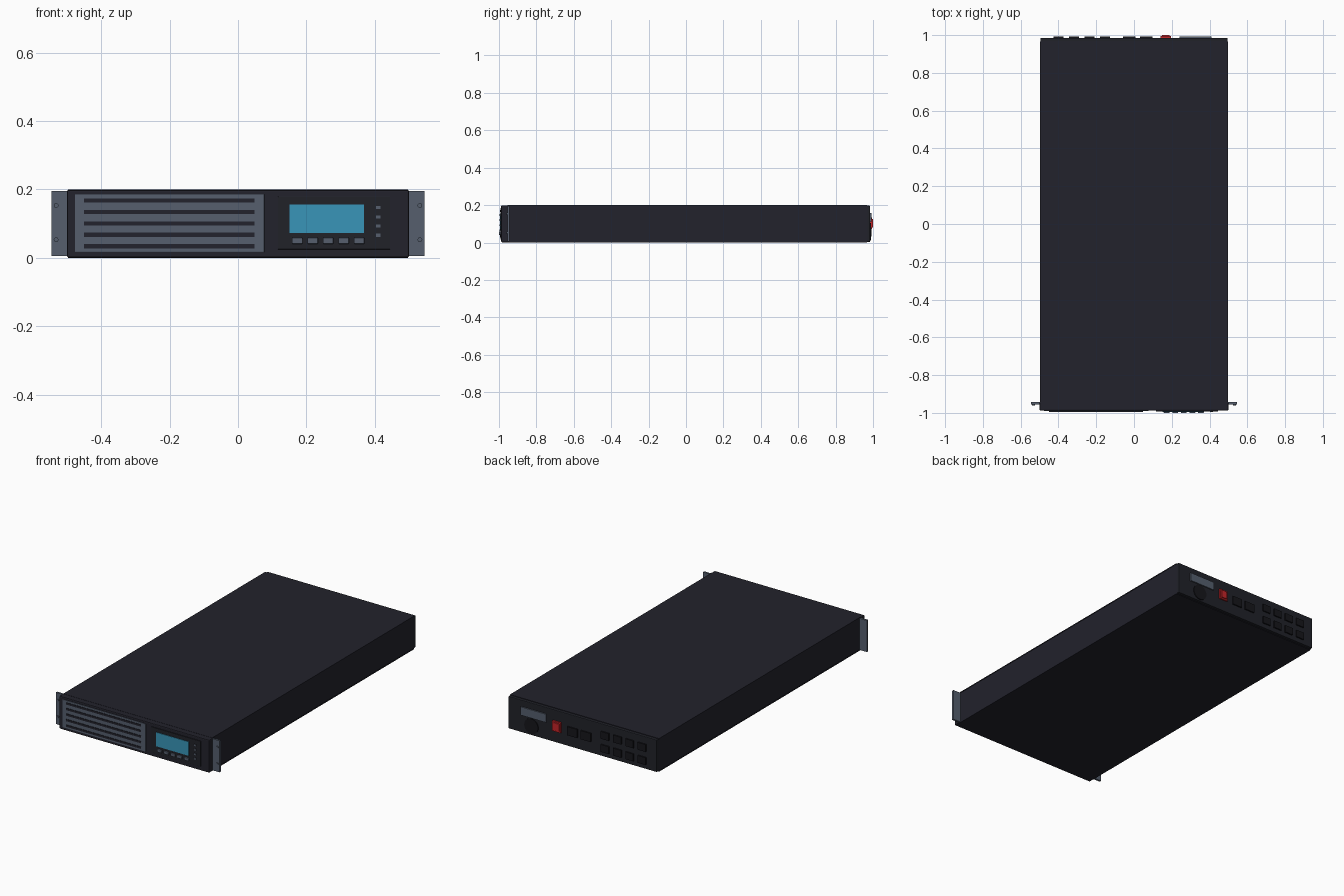
import bpy
import bmesh
from mathutils import Matrix, Vector

cube = bpy.data.objects.get("Cube")
if cube:
    bpy.data.objects.remove(cube, do_unlink=True)


def material(name, r, g, b):
    m = bpy.data.materials.new(name)
    m.use_nodes = True
    m.diffuse_color = (r, g, b, 1)
    m.node_tree.nodes["Principled BSDF"].inputs["Base Color"].default_value = (r, g, b, 1)
    return m


CASE = material("case dark navy", 0.016, 0.016, 0.025)
PANEL = material("panel charcoal", 0.015, 0.016, 0.022)
BLACK = material("socket black", 0.008, 0.008, 0.011)
GREY = material("slate grey", 0.092, 0.114, 0.155)
BLUE = material("screen blue", 0.04, 0.3, 0.48)
RED = material("switch red", 0.56, 0.018, 0.022)


def finish(name, bm, mat):
    mesh = bpy.data.meshes.new(name)
    bm.to_mesh(mesh)
    bm.free()
    mesh.materials.append(mat)
    obj = bpy.data.objects.new(name, mesh)
    bpy.context.collection.objects.link(obj)
    return obj


def box(name, x, y, z, mat, bevel=0):
    """Box from (low, high) ranges on each axis."""
    bm = bmesh.new()
    bmesh.ops.create_cube(bm, size=1)
    lo, hi = Vector((x[0], y[0], z[0])), Vector((x[1], y[1], z[1]))
    for v in bm.verts:
        v.co = [lo[i] + (hi[i] - lo[i]) * (v.co[i] + 0.5) for i in range(3)]
    if bevel:
        bmesh.ops.bevel(bm, geom=bm.edges[:], offset=bevel, segments=2,
                        profile=0.5, affect='EDGES')
    return finish(name, bm, mat)


def plate(name, cx, cz, w, h, y, mat, bevel=0):
    """Small block given by its centre and size on the front or back."""
    return box(name, (cx - w / 2, cx + w / 2), y, (cz - h / 2, cz + h / 2), mat, bevel)


def disc(name, cx, cz, radius, y, mat, sides=24):
    """Cylinder along y."""
    bm = bmesh.new()
    bmesh.ops.create_cone(bm, cap_ends=True, segments=sides, radius1=radius,
                          radius2=radius, depth=y[1] - y[0])
    bm.transform(Matrix.Translation((cx, sum(y) / 2, cz)) @ Matrix.Rotation(1.5708, 4, 'X'))
    return finish(name, bm, mat)


# Case: chassis with thin covers, front bezel and rear panel
box("chassis", (-0.495, 0.495), (-0.96, 0.97), (0.003, 0.197), CASE)
for name, z in (("bottom_cover", (0, 0.005)), ("top_cover", (0.195, 0.2))):
    box(name, (-0.497, 0.497), (-0.955, 0.967), z, CASE)
box("front_bezel", (-0.5, 0.5), (-0.988, -0.945), (0.001, 0.199), CASE, 0.005)
box("rear_panel", (-0.495, 0.495), (0.96, 0.985), (0.003, 0.197), PANEL, 0.004)

# Rack ears with screws
for side, s in (("left", 1), ("right", -1)):
    box(side + "_rack_ear", sorted((s * 0.49, s * 0.546)), (-0.955, -0.943),
        (0.005, 0.195), GREY)
    for level, z in (("lower", 0.053), ("upper", 0.153)):
        disc(f"{side}_{level}_ear_screw", s * 0.532, z, 0.007, (-0.961, -0.95), GREY, 12)

# Vent grille
box("vent_plate", (-0.477, 0.077), (-0.991, -0.98), (0.017, 0.185), GREY, 0.001)
for i in range(5):
    plate(f"vent_slot_{i + 1}", -0.201, 0.034 + i * 0.0335, 0.498, 0.012,
          (-0.994, -0.985), CASE)

# Control panel with screen, buttons and lamps
box("control_panel", (0.117, 0.445), (-0.992, -0.98), (0.025, 0.179), PANEL, 0.001)
box("screen", (0.15, 0.368), (-0.995, -0.985), (0.072, 0.156), BLUE)
for i in range(5):
    plate(f"button_{i + 1}", 0.173 + i * 0.0453, 0.05, 0.031, 0.018,
          (-1.0, -0.985), GREY, 0.002)
for i in range(4):
    plate(f"lamp_{i + 1}", 0.41, 0.066 + i * 0.027, 0.014, 0.009,
          (-0.996, -0.985), GREY)

# Back: card slot, power inlet, switch, ports and outlets
plate("card_slot_cover", 0.325, 0.134, 0.17, 0.05, (0.975, 0.992), GREY)
disc("power_inlet", 0.34, 0.058, 0.046, (0.975, 0.99), BLACK, 32)
plate("power_switch_frame", 0.168, 0.103, 0.056, 0.062, (0.975, 0.994), RED)
plate("power_switch", 0.168, 0.103, 0.04, 0.046, (0.985, 1.0), RED, 0.002)
for i, x in enumerate((0.065, -0.025)):
    plate(f"data_port_{i + 1}", x, 0.097, 0.066, 0.052, (0.975, 0.993), BLACK)
for col in range(4):
    for row in range(2):
        plate(f"outlet_{col + 1}_{row + 1}", -0.153 - col * 0.082, 0.053 + row * 0.079,
              0.053, 0.044, (0.975, 0.993), BLACK)
